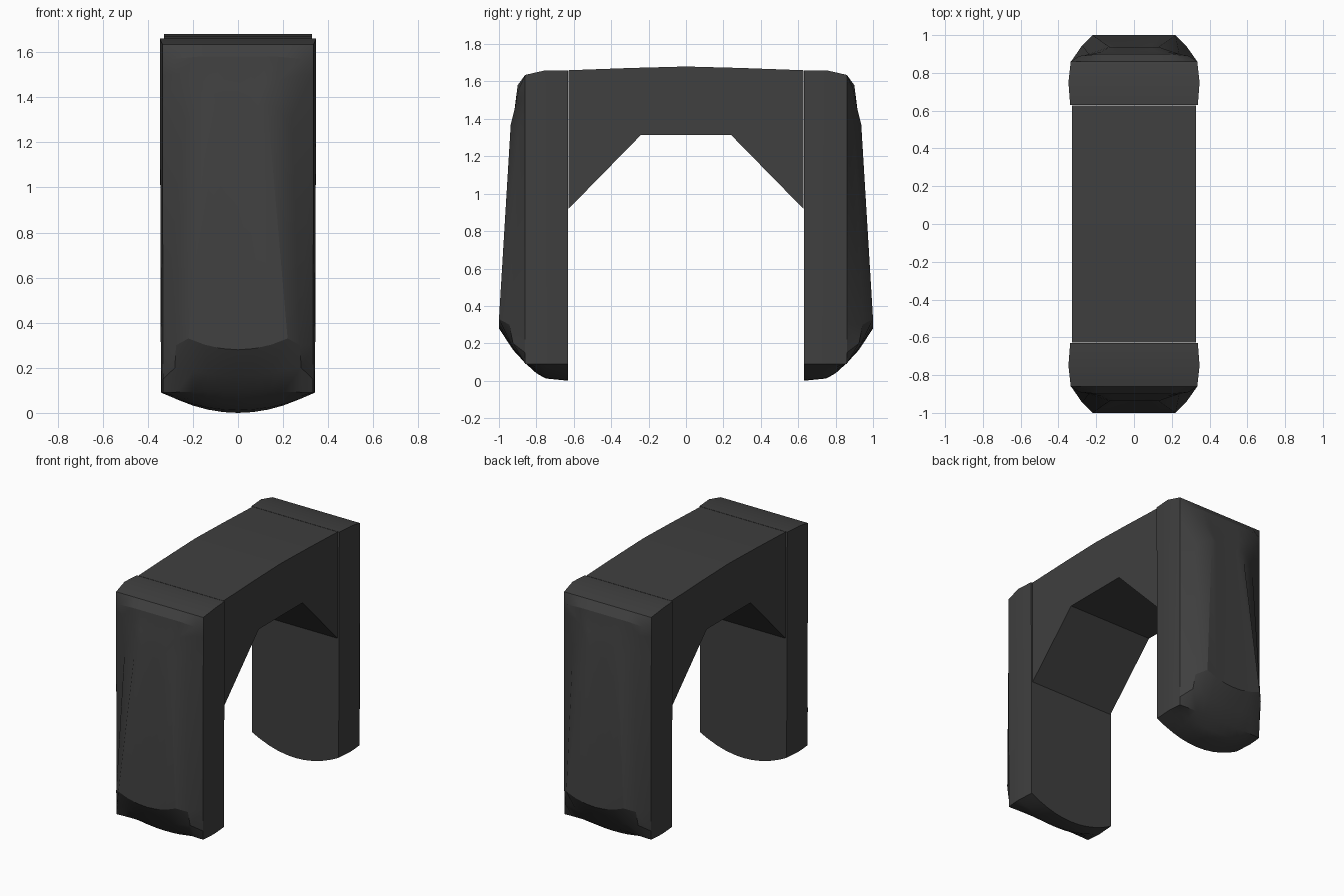
import bpy, bmesh, math

cube = bpy.data.objects.get("Cube")
if cube:
    bpy.data.objects.remove(cube)

grey = bpy.data.materials.new("dark_grey")
grey.use_nodes = True
grey.diffuse_color = (0.05, 0.05, 0.05, 1)
grey.node_tree.nodes["Principled BSDF"].inputs["Base Color"].default_value = grey.diffuse_color


def finish(bm, name, smooth_angle=None):
    bmesh.ops.recalc_face_normals(bm, faces=bm.faces)
    mesh = bpy.data.meshes.new(name)
    bm.to_mesh(mesh)
    bm.free()
    mesh.materials.append(grey)
    obj = bpy.data.objects.new(name, mesh)
    bpy.context.collection.objects.link(obj)
    if smooth_angle:
        bpy.ops.object.select_all(action='DESELECT')
        obj.select_set(True)
        bpy.context.view_layer.objects.active = obj
        bpy.ops.object.shade_smooth_by_angle(angle=math.radians(smooth_angle))
    return obj


def cross_row(edge, flank, panel, centre):
    """Points over the full width, from half-width points (x, y, z)."""
    # two points between panel and centre follow a shallow arc
    arc = []
    for t in (0.67, 0.33):
        arc.append((panel[0] * t,
                    centre[0] + (panel[1] - centre[0]) * t * t,
                    centre[1] + (panel[2] - centre[1]) * t * t))
    half = [edge, flank, panel] + arc
    return ([(-x, y, z) for x, y, z in half] + [(0, *centre)] + half[::-1])


def flat_row(w, y, z_edge, z_mid):
    """Row across the underside or top, curved upwards to the edges."""
    def pt(t):
        return (w * t, y, z_mid + (z_edge - z_mid) * t * t)
    return cross_row(pt(1), pt(0.82), pt(0.6), (y, z_mid))


def make_leg(name, side):
    rows = [
        # rounded underside
        flat_row(0.333, 0.63, 0.09, 0.0),
        flat_row(0.342, 0.75, 0.09, 0.012),
        flat_row(0.339, 0.80, 0.09, 0.04),
        flat_row(0.333, 0.86, 0.09, 0.095),
        # chin and sloping raised panel
        cross_row((0.333, 0.86, 0.15), (0.28, 0.925, 0.20), (0.20, 0.93, 0.185), (0.925, 0.165)),
        cross_row((0.333, 0.86, 0.30), (0.275, 0.945, 0.30), (0.22, 1.0, 0.33), (1.0, 0.28)),
        cross_row((0.335, 0.86, 1.36), (0.24, 0.90, 1.30), (0.13, 0.937, 1.37), (0.937, 1.33)),
        # brow and cap
        cross_row((0.335, 0.86, 1.50), (0.27, 0.89, 1.50), (0.17, 0.912, 1.47), (0.918, 1.44)),
        cross_row((0.335, 0.86, 1.58), (0.29, 0.89, 1.57), (0.18, 0.90, 1.58), (0.90, 1.58)),
        flat_row(0.335, 0.86, 1.635, 1.635),
        flat_row(0.347, 0.75, 1.66, 1.66),
        flat_row(0.338, 0.63, 1.66, 1.66),
    ]
    bm = bmesh.new()
    grid = [[bm.verts.new((x, y * side, z)) for x, y, z in row] for row in rows]
    for a, b in zip(grid, grid[1:]):
        for i in range(len(a) - 1):
            bm.faces.new((a[i], a[i + 1], b[i + 1], b[i]))
    # flat inner face, then the two slightly angled planes of each side
    bm.faces.new(grid[0] + grid[-1][::-1])
    for c in (0, -1):
        bm.faces.new((grid[0][c], grid[1][c], grid[-2][c], grid[-1][c]))
        bm.faces.new([row[c] for row in grid[1:-1]])
    return finish(bm, name, 25)


make_leg("front_leg", -1)
make_leg("back_leg", 1)

# Arched bridge with a chamfered opening and slightly crowned top
half = [(0.24, 1.315), (0.627, 0.92), (0.627, 1.66), (0.30, 1.672)]
profile = half + [(0, 1.68)] + [(-y, z) for y, z in half[::-1]]
bm = bmesh.new()
face = bm.faces.new([bm.verts.new((-0.328, y, z)) for y, z in profile])
ext = bmesh.ops.extrude_face_region(bm, geom=[face])
bmesh.ops.translate(bm, vec=(0.656, 0, 0),
                    verts=[v for v in ext["geom"] if isinstance(v, bmesh.types.BMVert)])
finish(bm, "bridge")
